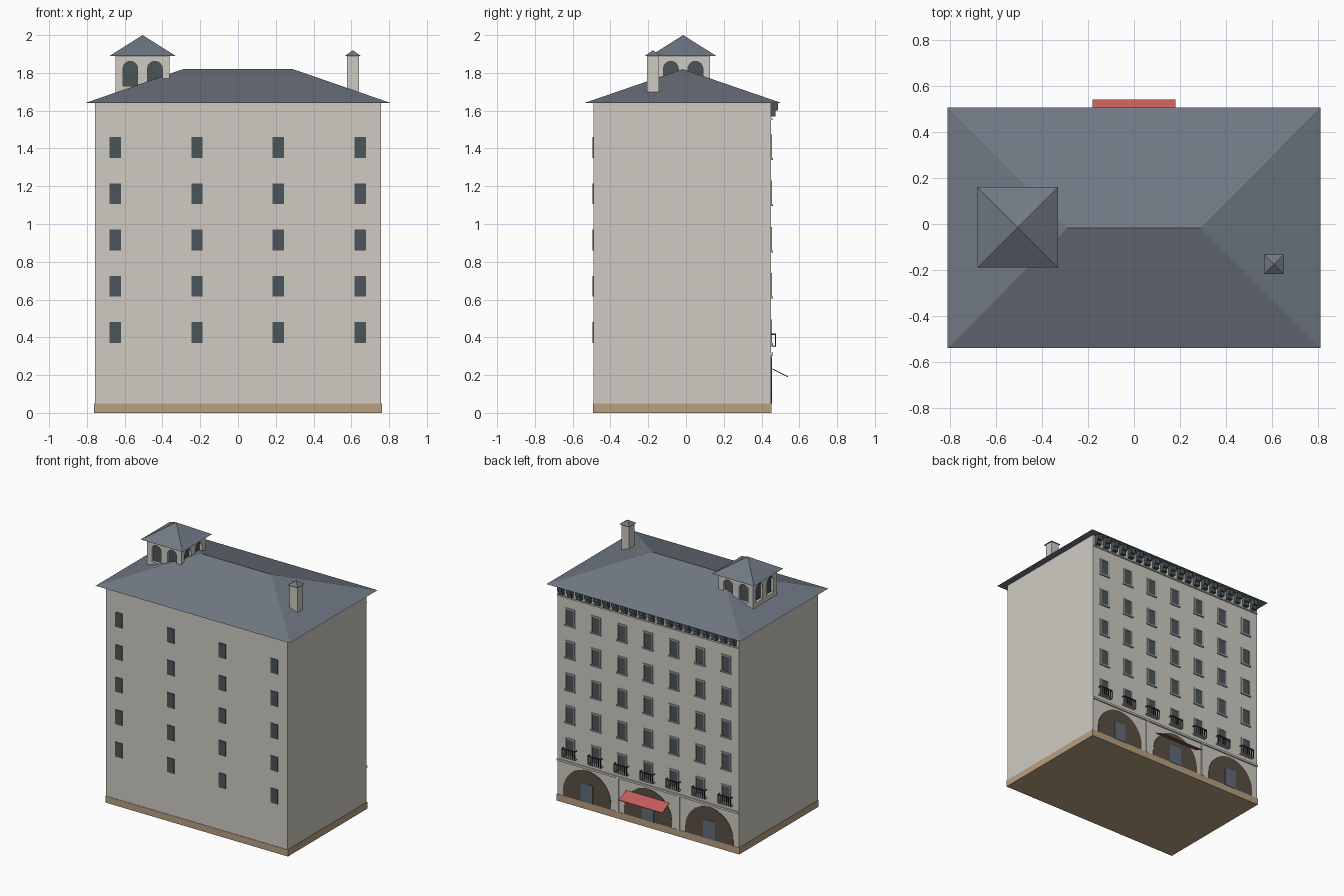
import bpy, bmesh, math
from mathutils import Matrix, Vector

cube = bpy.data.objects.get("Cube")
if cube:
    bpy.data.objects.remove(cube)


def material(name, r, g, b):
    m = bpy.data.materials.new(name)
    m.use_nodes = True
    m.diffuse_color = (r, g, b, 1)
    m.node_tree.nodes["Principled BSDF"].inputs["Base Color"].default_value = (r, g, b, 1)
    return m


plaster = material("pale plaster", 0.62, 0.60, 0.54)
trim = material("grey stone trim", 0.42, 0.41, 0.38)
sandstone = material("tan sandstone", 0.48, 0.35, 0.22)
slate = material("blue grey slate", 0.165, 0.19, 0.23)
pane = material("dark window", 0.07, 0.09, 0.10)
shadow = material("dark brown archway", 0.10, 0.08, 0.06)
door_blue = material("blue grey door", 0.12, 0.15, 0.19)
iron = material("black iron", 0.025, 0.03, 0.033)
canvas = material("red canvas", 0.55, 0.11, 0.10)


def finish(name, bm, mat):
    bmesh.ops.recalc_face_normals(bm, faces=bm.faces)
    me = bpy.data.meshes.new(name)
    bm.to_mesh(me)
    bm.free()
    me.materials.append(mat)
    ob = bpy.data.objects.new(name, me)
    bpy.context.scene.collection.objects.link(ob)
    return ob


def boxes(name, mat, spans):
    """One object of boxes, each given as x0, x1, y0, y1, z0, z1."""
    bm = bmesh.new()
    for x0, x1, y0, y1, z0, z1 in spans:
        mat4 = Matrix.Translation(((x0 + x1) / 2, (y0 + y1) / 2, (z0 + z1) / 2))
        mat4 = mat4 @ Matrix.Diagonal((x1 - x0, y1 - y0, z1 - z0, 1))
        bmesh.ops.create_cube(bm, size=1, matrix=mat4)
    return finish(name, bm, mat)


def prism(bm, points, y0, y1, transform=Matrix()):
    """Extrude an x-z outline along y."""
    verts = [bm.verts.new(transform @ Vector((x, y0, z))) for x, z in points]
    face = bm.faces.new(verts)
    out = bmesh.ops.extrude_face_region(bm, geom=[face])
    moved = [v for v in out["geom"] if isinstance(v, bmesh.types.BMVert)]
    shift = transform.to_3x3() @ Vector((0, y1 - y0, 0))
    bmesh.ops.translate(bm, verts=moved, vec=shift)


def arch(cx, radius, bottom, spring, steps=16):
    """Outline of a round-headed opening, from right foot to left foot."""
    curve = [(cx + radius * math.cos(math.pi * i / steps),
              spring + radius * math.sin(math.pi * i / steps)) for i in range(steps + 1)]
    return [(cx + radius, bottom)] + curve + [(cx - radius, bottom)]


def hip_roof(name, x0, x1, y0, y1, z0, z1, ridge=0):
    bm = bmesh.new()
    cx, cy = (x0 + x1) / 2, (y0 + y1) / 2
    a, b, c, d = [bm.verts.new(p) for p in
                  ((x0, y0, z0), (x1, y0, z0), (x1, y1, z0), (x0, y1, z0))]
    left = bm.verts.new((cx - ridge, cy, z1))
    right = bm.verts.new((cx + ridge, cy, z1)) if ridge else left
    bm.faces.new((d, c, b, a))
    bm.faces.new((b, c, right))
    bm.faces.new((d, a, left))
    bm.faces.new((a, b, right, left) if ridge else (a, b, left))
    bm.faces.new((c, d, left, right) if ridge else (c, d, left))
    return finish(name, bm, slate)


# Main block
FRONT, BACK, SIDE, EAVE = -0.49, 0.45, 0.757, 1.64
boxes("main_walls", plaster, [(-SIDE, SIDE, FRONT, BACK, 0.05, EAVE)])
boxes("base_course", sandstone, [(-0.762, 0.762, FRONT - 0.003, BACK + 0.003, 0, 0.05)])
hip_roof("main_roof", -0.81, 0.81, -0.54, 0.507, EAVE, 1.82, 0.29)

# Front windows
rows = [0.37 + 0.245 * i for i in range(5)]
boxes("front_windows", pane,
      [(x - 0.03, x + 0.03, FRONT - 0.005, FRONT + 0.01, z, z + 0.11)
       for x in (-0.65, -0.217, 0.213, 0.647) for z in rows])

# Rear windows with surrounds and sills
columns = [0.217 * i for i in range(-3, 4)]
panes, surrounds = [], []
for x in columns:
    for z in rows:
        top = z + 0.115
        panes.append((x - 0.03, x + 0.03, BACK - 0.01, BACK + 0.003, z, top))
        for s in (-1, 1):
            edges = sorted((x + s * 0.03, x + s * 0.04))
            surrounds.append((*edges, BACK - 0.01, BACK + 0.006, z, top))
        surrounds.append((x - 0.04, x + 0.04, BACK - 0.01, BACK + 0.006, top, top + 0.01))
        surrounds.append((x - 0.045, x + 0.045, BACK - 0.01, BACK + 0.01, z - 0.01, z))
boxes("rear_windows", pane, panes)
boxes("rear_window_surrounds", trim, surrounds)

# Balconies under the lowest rear windows
bars, floors = [], []
for x in columns:
    floors.append((x - 0.055, x + 0.055, BACK, 0.476, 0.35, 0.357))
    bars.append((x - 0.055, x + 0.055, 0.471, 0.476, 0.413, 0.419))
    for i in range(7):
        bx = x - 0.053 + i * 0.0177
        bars.append((bx - 0.002, bx + 0.002, 0.472, 0.476, 0.357, 0.415))
    for s in (-1, 1):
        bx = x + s * 0.053
        bars.append((bx - 0.002, bx + 0.002, BACK, 0.475, 0.413, 0.419))
boxes("balcony_floors", trim, floors)
boxes("balcony_railings", iron, bars)

# Rear string courses and pilasters
boxes("string_courses", plaster,
      [(-SIDE, SIDE, BACK, BACK + 0.01, 0.305, 0.32),
       (-SIDE, SIDE, BACK, BACK + 0.008, 1.55, 1.56)])
boxes("pilasters", plaster,
      [(s * 0.255 - 0.012, s * 0.255 + 0.012, BACK, BACK + 0.006, 0.05, 0.305) for s in (-1, 1)])

# Corbels beneath the rear eave
boxes("eave_corbels", pane,
      [(x - 0.02, x + 0.02, BACK, 0.487 - inset, z, z + h)
       for x in [0.0755 * (i - 9.5) for i in range(20)]
       for z, h, inset in ((1.60, 0.04, 0), (1.57, 0.03, 0.012))])

# Shop archways, doors and steps
bm = bmesh.new()
shops = (-0.51, 0, 0.51)
for x in shops:
    prism(bm, arch(x, 0.2, 0.05, 0.09, 24), BACK - 0.01, BACK + 0.003)
finish("shop_archways", bm, shadow)
boxes("shop_doors", door_blue,
      [(x - 0.05, x + 0.05, BACK, BACK + 0.006, 0.05, 0.19) for x in shops])

# Awning over the middle shop
bm = bmesh.new()
corners = [(-0.18, 0.457, 0.235), (0.18, 0.457, 0.235), (0.18, 0.541, 0.193), (-0.18, 0.541, 0.193)]
top = [bm.verts.new(c) for c in corners]
low = [bm.verts.new((x, y, z - 0.005)) for x, y, z in corners]
bm.faces.new(top)
bm.faces.new(low[::-1])
for i in range(4):
    j = (i + 1) % 4
    bm.faces.new((top[i], low[i], low[j], top[j]))
finish("awning", bm, canvas)

# Roof turret: base, four arcaded walls, dark core and roof
TX, TY, H = -0.505, -0.015, 0.143
boxes("turret_base", plaster, [(TX - H, TX + H, TY - H, TY + H, 1.64, 1.73)])
boxes("turret_interior", pane,
      [(TX - H + 0.02, TX + H - 0.02, TY - H + 0.02, TY + H - 0.02, 1.70, 1.885)])
outline = [(-H, 1.73), (-H, 1.89), (H, 1.89), (H, 1.73)]
outline += arch(0.065, 0.039, 1.73, 1.822) + arch(-0.065, 0.039, 1.73, 1.822)
bm = bmesh.new()
for k in range(4):
    turn = Matrix.Translation((TX, TY, 0)) @ Matrix.Rotation(k * math.pi / 2, 4, "Z")
    prism(bm, outline, -H, -H + 0.02, turn)
finish("turret_arcades", bm, plaster)
hip_roof("turret_roof", TX - 0.175, TX + 0.175, TY - 0.175, TY + 0.175, 1.89, 2.0)

# Chimney
CX, CY = 0.608, -0.175
boxes("chimney", plaster, [(CX - 0.032, CX + 0.032, CY - 0.032, CY + 0.032, 1.66, 1.89)])
hip_roof("chimney_cap", CX - 0.042, CX + 0.042, CY - 0.042, CY + 0.042, 1.89, 1.92)
